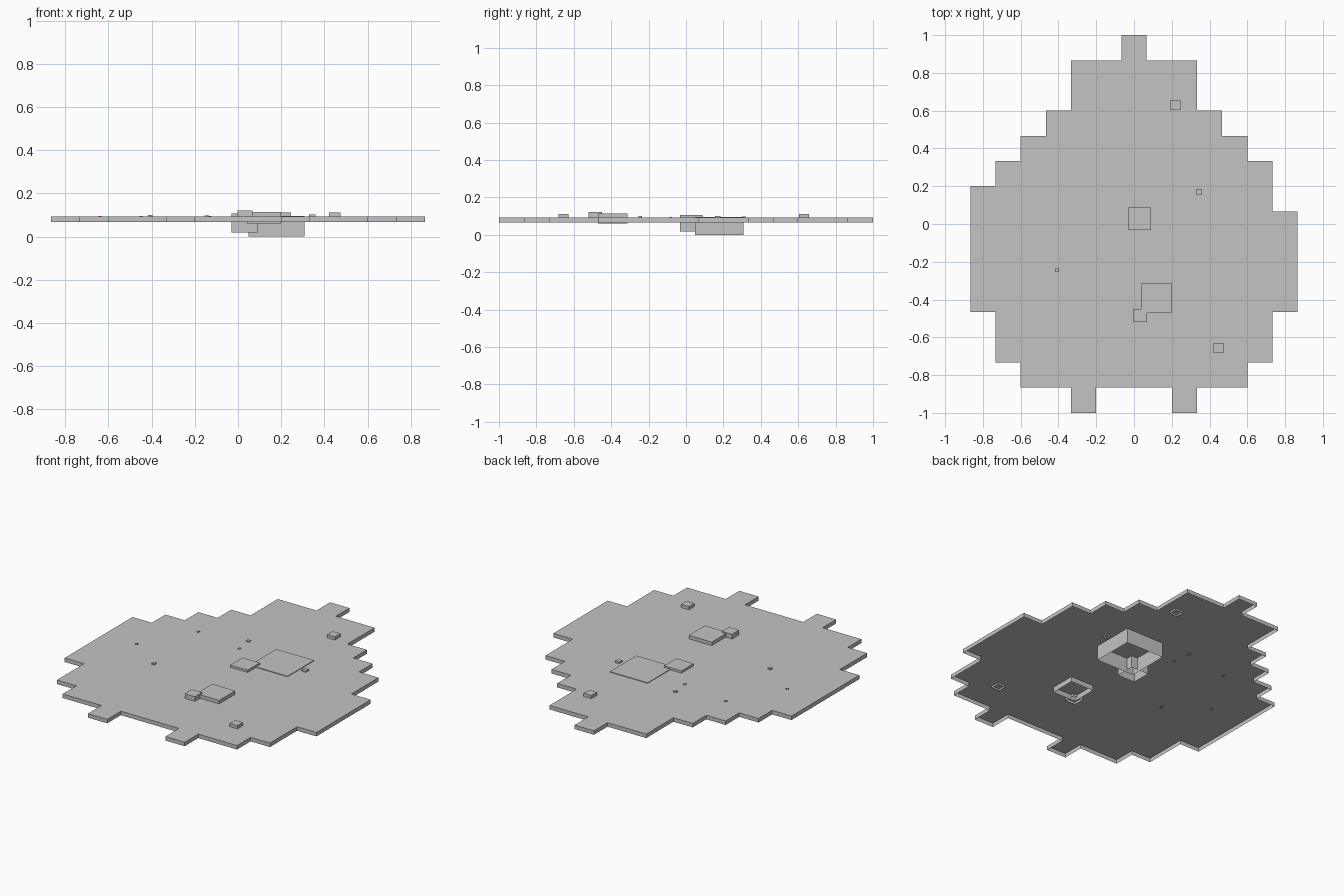
import bpy
import bmesh

cube = bpy.data.objects.get("Cube")
if cube:
    bpy.data.objects.remove(cube, do_unlink=True)

# Single plain grey
GREY = (0.55, 0.55, 0.55, 1.0)
grey = bpy.data.materials.new("plain_grey")
grey.use_nodes = True
grey.diffuse_color = GREY
grey.node_tree.nodes["Principled BSDF"].inputs["Base Color"].default_value = GREY


def open_shell(name, outline, bottom, top):
    """Top sheet with walls hanging down, open underneath."""
    bm = bmesh.new()
    upper = [bm.verts.new((x, y, top)) for x, y in outline]
    lower = [bm.verts.new((x, y, bottom)) for x, y in outline]
    bm.faces.new(upper)
    count = len(outline)
    for i in range(count):
        j = (i + 1) % count
        bm.faces.new((lower[i], lower[j], upper[j], upper[i]))
    mesh = bpy.data.meshes.new(name)
    bm.to_mesh(mesh)
    bm.free()
    mesh.materials.append(grey)
    obj = bpy.data.objects.new(name, mesh)
    bpy.context.scene.collection.objects.link(obj)
    return obj


def open_box(name, x, y, size, bottom, top):
    h = size / 2
    corners = [(x - h, y - h), (x + h, y - h), (x + h, y + h), (x - h, y + h)]
    return open_shell(name, corners, bottom, top)


def stair(start, moves):
    """Corner points of a stepped edge, in grid cells, alternating y and x moves."""
    x, y = start
    points = [(x, y)]
    for i, step in enumerate(moves):
        if i % 2:
            x += step
        else:
            y += step
        points.append((x, y))
    return points


# Stepped plate: the left edge and the right edge differ only at the shoulder
CELL = 2 / 15
lower_moves = [-2, -1, -1, -2, -1, -1, 1]
left_edge = stair((0.5, 7.5), [-1, 2, -2, 1, -1, 1, -1, 1, -2, 1, -4, -1] + lower_moves)
right_edge = stair((0.5, 7.5), [-1, 2, -2, 1, -1, 1, -1, 1, -1, 1, -5, -1] + lower_moves)
cells = [(-x, y) for x, y in right_edge] + left_edge[::-1]
outline = [(x * CELL, y * CELL) for x, y in cells]
open_shell("stepped_plate", outline, 0.067, 0.092)

# Large blocks that pass through the plate
open_box("large_block", 0.178, 0.178, 0.26, 0.0, 0.096)
open_box("middle_block", 0.03, 0.027, 0.12, 0.018, 0.106)
open_box("front_block", 0.12, -0.391, 0.158, 0.06, 0.114)
open_box("front_corner_block", 0.033, -0.485, 0.07, 0.076, 0.121)

# Small studs: x, y, size, bottom, top
studs = [
    ("back_stud", 0.218, 0.63, 0.054, 0.08, 0.112),
    ("front_stud", 0.448, -0.656, 0.054, 0.08, 0.112),
    ("left_stud", 0.344, 0.17, 0.03, 0.082, 0.102),
    ("right_stud", -0.407, -0.245, 0.02, 0.088, 0.1),
    ("back_pip", -0.145, 0.31, 0.02, 0.088, 0.098),
    ("middle_pip", -0.13, 0.2, 0.014, 0.088, 0.096),
    ("outer_pip", -0.64, -0.082, 0.014, 0.088, 0.096),
    ("side_pip", -0.45, 0.25, 0.014, 0.088, 0.096),
]
for stud in studs:
    open_box(*stud)
